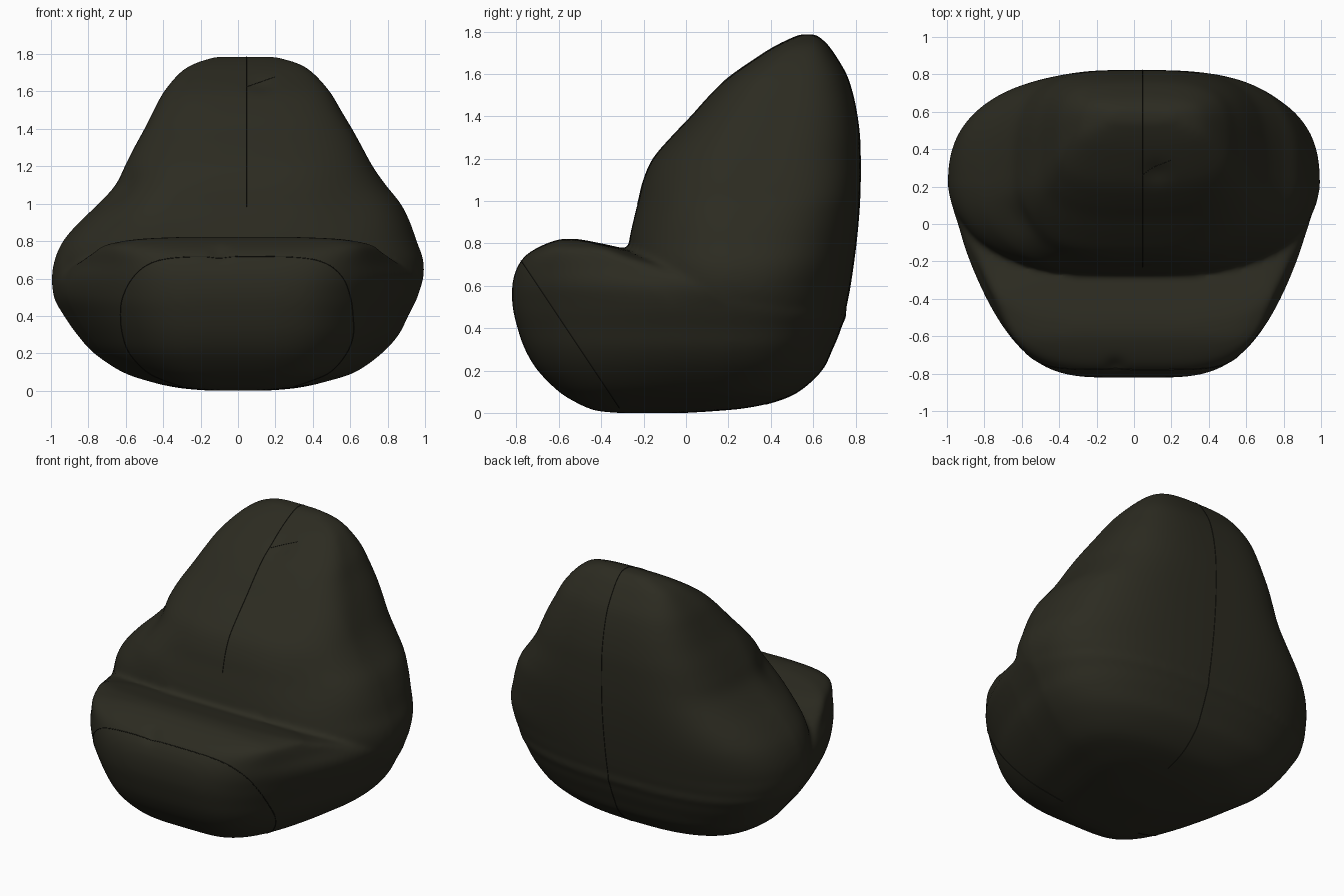
import bpy, bmesh, math
from mathutils import Vector

cube = bpy.data.objects.get("Cube")
if cube:
    bpy.data.objects.remove(cube, do_unlink=True)


def material(name, rgb):
    mat = bpy.data.materials.new(name)
    mat.use_nodes = True
    mat.diffuse_color = (*rgb, 1)
    bsdf = mat.node_tree.nodes["Principled BSDF"]
    bsdf.inputs["Base Color"].default_value = (*rgb, 1)
    bsdf.inputs["Roughness"].default_value = 0.8
    return mat


fabric = material("dark olive fabric", (0.025, 0.024, 0.015))
thread = material("black olive seam", (0.012, 0.012, 0.008))


def smooth_rows(rows, steps=4):
    """Catmull-Rom interpolation between section rows."""
    out = []
    for i in range(len(rows) - 1):
        a, b, c, d = (rows[max(0, min(len(rows) - 1, i + k))] for k in (-1, 0, 1, 2))
        for s in range(steps):
            t = s / steps
            out.append([q + 0.5 * t * (r - p + t * (2 * p - 5 * q + 4 * r - w
                        + t * (3 * (q - r) + w - p))) for p, q, r, w in zip(a, b, c, d)])
    return out + [rows[-1]]


def loft(bm, rows, front_power, sides=120):
    """Stack sections with a rounded rear, all narrowing towards the front."""
    rings = []
    for z, front, back, right, left in smooth_rows(rows):
        depth = back - front
        mid = min(max(0.2, front + 0.42 * depth), front + 0.66 * depth)
        rear_power = 2.65 + 0.75 * min(1, max(0, (z - 0.6) / 0.5))
        ring = []
        for i in range(sides):
            a = math.tau * i / sides
            power = rear_power if math.sin(a) > 0 else front_power
            u, v = (math.copysign(abs(f) ** (2 / power), f) for f in (math.cos(a), math.sin(a)))
            y = mid + v * (back - mid if v > 0 else mid - front)
            x = u * (left if u > 0 else right)
            x *= 1 - 0.38 * max(0, 0.2 - y) ** 1.3
            ring.append(bm.verts.new((x, y, z)))
        rings.append(ring)
    for low, high in zip(rings, rings[1:]):
        for i in range(sides):
            j = (i + 1) % sides
            bm.faces.new((low[i], low[j], high[j], high[i]))
    bm.faces.new(rings[0][::-1])
    bm.faces.new(rings[-1])


# Section rows: height, front, back, right reach, left reach
seat_rows = [
    (0, -.32, .0, .15, .15), (.008, -.41, .13, .27, .27), (.022, -.46, .28, .37, .37),
    (.05, -.52, .41, .48, .48), (.1, -.6, .53, .62, .63), (.2, -.7, .64, .77, .77),
    (.3, -.76, .69, .86, .86), (.4, -.795, .73, .93, .91), (.5, -.818, .74, .985, .96),
    (.6, -.82, .5, .99, .985), (.68, -.8, .1, .95, .95), (.74, -.76, -.17, .93, .93),
    (.78, -.7, -.31, .89, .9), (.81, -.63, -.45, .72, .74), (.822, -.58, -.52, .42, .42)]
back_rows = [
    (.2, .0, .58, .68, .68), (.3, -.1, .66, .8, .8), (.4, -.16, .72, .91, .89),
    (.5, -.22, .755, .98, .955), (.6, -.25, .775, .995, .99),
    (.7, -.275, .79, .98, .99), (.8, -.27, .803, .935, .955), (.9, -.25, .813, .85, .92),
    (1, -.225, .82, .745, .87), (1.1, -.2, .823, .655, .79), (1.2, -.155, .823, .605, .72),
    (1.3, -.07, .82, .555, .665), (1.4, .025, .808, .5, .61), (1.5, .115, .788, .45, .55),
    (1.6, .22, .755, .395, .49), (1.7, .37, .695, .31, .4), (1.75, .46, .655, .23, .32),
    (1.785, .54, .61, .12, .2)]

# Padded body: seat and backrest fused into one soft bag
bm = bmesh.new()
loft(bm, seat_rows, 4.6)
loft(bm, back_rows, 3)
mesh = bpy.data.meshes.new("bag_body")
bm.to_mesh(mesh)
bm.free()
body = bpy.data.objects.new("bag_body", mesh)
bpy.context.collection.objects.link(body)
remesh = body.modifiers.new("fuse", "REMESH")
remesh.mode = "VOXEL"
remesh.voxel_size = 0.016
soften = body.modifiers.new("soften", "SMOOTH")
soften.factor = 0.5
soften.iterations = 8
graph = bpy.context.evaluated_depsgraph_get()
fused = bpy.data.meshes.new_from_object(body.evaluated_get(graph))
body.modifiers.clear()
body.data = fused
fused.materials.clear()
fused.materials.append(fabric)

# Soft dents and bulges: centre, radius, push along the normal
folds = [((-.98, -.05, .69), .07, -.02), ((-.1, -.75, .73), .05, -.015),
         ((.12, .27, 1.64), .07, -.012), ((-.6, .02, 1.08), .12, -.02),
         ((-.5, -.18, .95), .16, .02), ((.6, -.1, 1), .2, -.02)]
bm = bmesh.new()
bm.from_mesh(fused)
bm.normal_update()
for v in bm.verts:
    push = sum(amount * math.exp(-((v.co - Vector(c)).length / r) ** 2) for c, r, amount in folds)
    v.co += v.normal * push
bm.to_mesh(fused)
fused.shade_smooth()


def seam(name, point, normal, keep):
    """Thin stitched line where a plane meets the body."""
    cut = bm.copy()
    res = bmesh.ops.bisect_plane(cut, geom=cut.verts[:] + cut.edges[:] + cut.faces[:],
                                 plane_co=point, plane_no=normal)
    line = {e for e in res["geom_cut"] if isinstance(e, bmesh.types.BMEdge)
            and all(keep(v.co) for v in e.verts)}
    bmesh.ops.delete(cut, geom=cut.faces[:], context="FACES_ONLY")
    bmesh.ops.delete(cut, geom=[e for e in cut.edges if e not in line], context="EDGES")
    bmesh.ops.delete(cut, geom=[v for v in cut.verts if not v.link_edges], context="VERTS")
    data = bpy.data.meshes.new(name)
    cut.to_mesh(data)
    cut.free()
    obj = bpy.data.objects.new(name, data)
    bpy.context.collection.objects.link(obj)
    bpy.ops.object.select_all(action="DESELECT")
    obj.select_set(True)
    bpy.context.view_layer.objects.active = obj
    bpy.ops.object.convert(target="CURVE")
    obj = bpy.context.view_layer.objects.active
    obj.data.bevel_depth = 0.0025
    obj.data.bevel_resolution = 1
    obj.data.materials.clear()
    obj.data.materials.append(thread)


# Centre seam over the backrest, front panel seam, and a short pinch crease
seam("centre_seam", (.045, 0, 0), (1, 0, 0),
     lambda p: p.z > 0.98 or (p.y > 0.2 and p.z > 0.04))
seam("front_panel_seam", (0, -.78, .72), (0, .72, .48), lambda p: p.z > 0.02)
seam("pinch_crease", (.045, 0, 1.625), (-.35, 0, 1),
     lambda p: 0.045 < p.x < 0.2 and p.y < 0.5)
bm.free()
